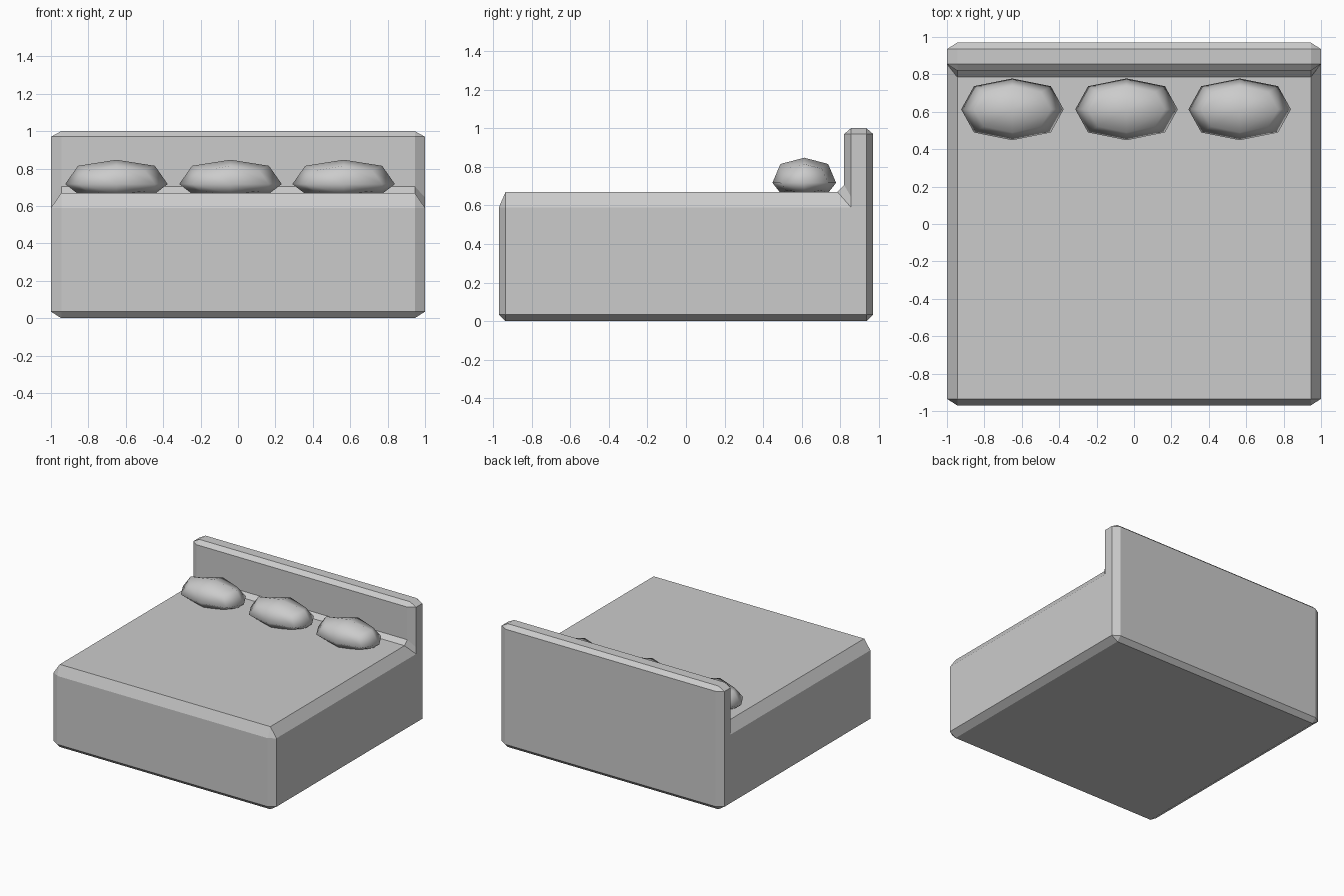
import bpy
import bmesh

if "Cube" in bpy.data.objects:
    bpy.data.objects.remove(bpy.data.objects["Cube"])


def finish(name, bm, smooth=False):
    bmesh.ops.recalc_face_normals(bm, faces=bm.faces)
    for f in bm.faces:
        f.smooth = smooth
    mesh = bpy.data.meshes.new(name)
    bm.to_mesh(mesh)
    bm.free()
    obj = bpy.data.objects.new(name, mesh)
    bpy.context.collection.objects.link(obj)
    return obj


# Bed frame: L-shaped side profile (y, z), with a smaller one at the outer sides
inner = [(-.935, 0), (-.97, .035), (-.97, .59), (-.935, .67), (.785, .67), (.82, .705),
         (.82, .97), (.855, 1), (.935, 1), (.97, .97), (.97, .035), (.935, 0)]
outer = [(-.935, .035), (-.935, .035), (-.935, .59), (-.935, .59), (.855, .59), (.855, .645),
         (.855, .97), (.855, .97), (.935, .97), (.935, .97), (.935, .035), (.935, .035)]
bm = bmesh.new()
rings = [[bm.verts.new((x, y, z)) for y, z in profile]
         for x, profile in ((-1, outer), (-.945, inner), (.945, inner), (1, outer))]
for a, b in zip(rings, rings[1:]):
    for i in range(len(a)):
        j = (i + 1) % len(a)
        bm.faces.new((a[i], a[j], b[j], b[i]))
bm.faces.new(rings[0])
bm.faces.new(rings[-1])
bmesh.ops.remove_doubles(bm, verts=bm.verts, dist=.0005)
finish("bed_frame", bm)


# Pillows: once-rounded cubes, flatter underneath
def pillow(name, x):
    bm = bmesh.new()
    bmesh.ops.create_cube(bm, size=2)
    bmesh.ops.subdivide_edges(bm, edges=bm.edges, cuts=1, use_grid_fill=True)
    for v in bm.verts:
        axes = sum(abs(c) > .5 for c in v.co)
        v.co *= {1: 1, 2: .75, 3: .556}[axes]
        height = .13 if v.co.z > 0 else .07
        v.co = (x + v.co.x * .274, .613 + v.co.y * .165, .717 + v.co.z * height)
    finish(name, bm, smooth=True)


for name, x in (("left_pillow", -.65), ("middle_pillow", -.04), ("right_pillow", .565)):
    pillow(name, x)
